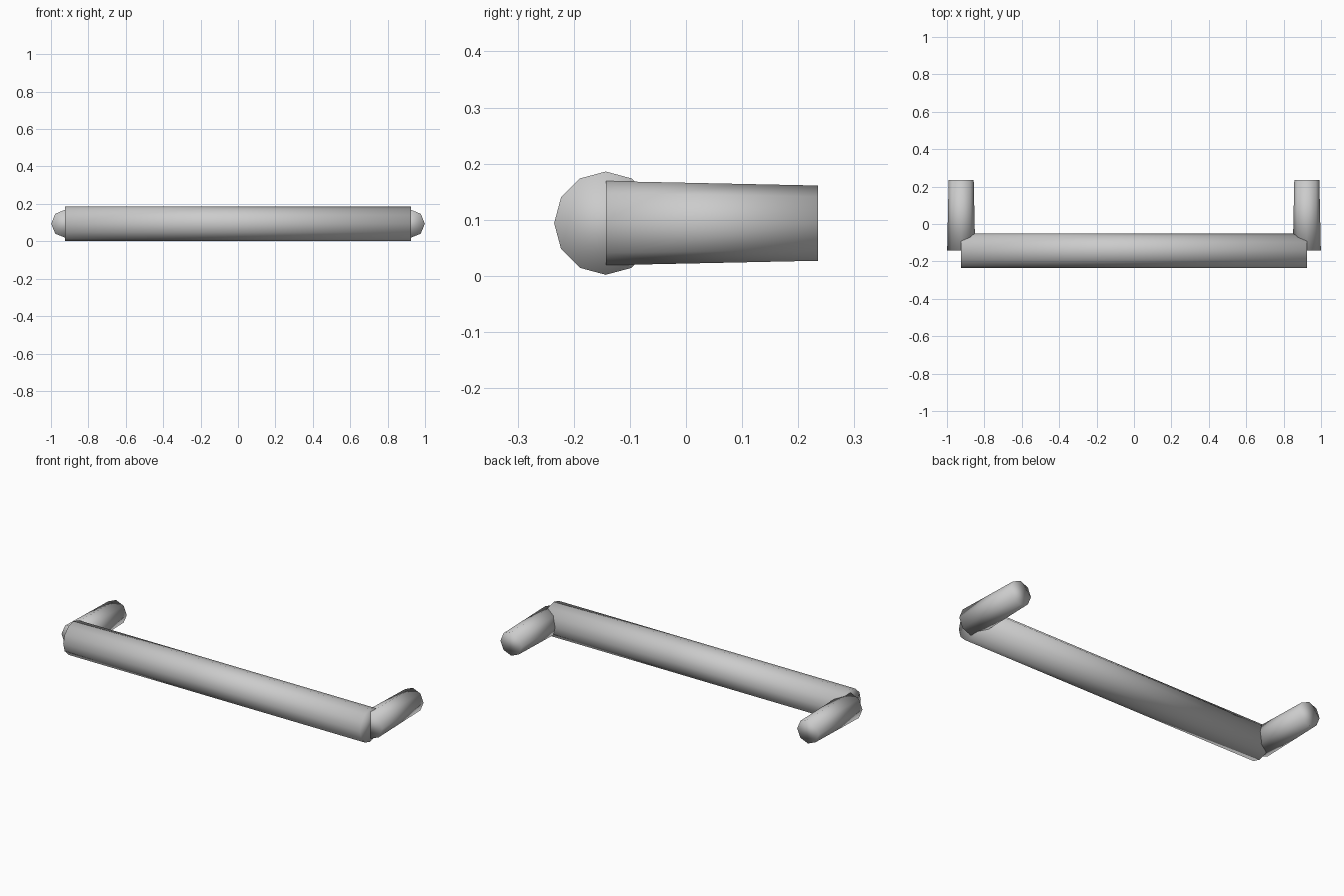
import bpy
import bmesh
from math import pi
from mathutils import Matrix

cube = bpy.data.objects.get("Cube")
if cube:
    bpy.data.objects.remove(cube, do_unlink=True)

# One plain grey finish
COLOUR = (0.6, 0.6, 0.6, 1)
grey = bpy.data.materials.new("grey")
grey.use_nodes = True
grey.diffuse_color = COLOUR
grey.node_tree.nodes["Principled BSDF"].inputs["Base Color"].default_value = COLOUR


def rod(name, sides, r_start, r_end, length, rotation, centre):
    """Closed, fully smooth-shaded rod whose length runs along its turned z axis."""
    bm = bmesh.new()
    bmesh.ops.create_cone(bm, cap_ends=True, segments=sides, radius1=r_start,
                          radius2=r_end, depth=length,
                          matrix=Matrix.Translation(centre) @ rotation)
    for face in bm.faces:
        face.smooth = True
    mesh = bpy.data.meshes.new(name)
    bm.to_mesh(mesh)
    bm.free()
    mesh.materials.append(grey)
    obj = bpy.data.objects.new(name, mesh)
    bpy.context.collection.objects.link(obj)
    return obj


AXIS_Y, AXIS_Z, ARM_X, BACK_Y = -0.143, 0.094, 0.924, 0.235

# Long grip bar across the front
rod("grip_bar", 12, 0.092, 0.092, 2 * ARM_X, Matrix.Rotation(pi / 2, 4, "Y"),
    (0, AXIS_Y, AXIS_Z))

# Tapered arms reaching back from both ends
for side, x in (("left", ARM_X), ("right", -ARM_X)):
    rod(side + "_arm", 8, 0.075, 0.067, BACK_Y - AXIS_Y,
        Matrix.Rotation(-pi / 2, 4, "X"), (x, (AXIS_Y + BACK_Y) / 2, AXIS_Z))
